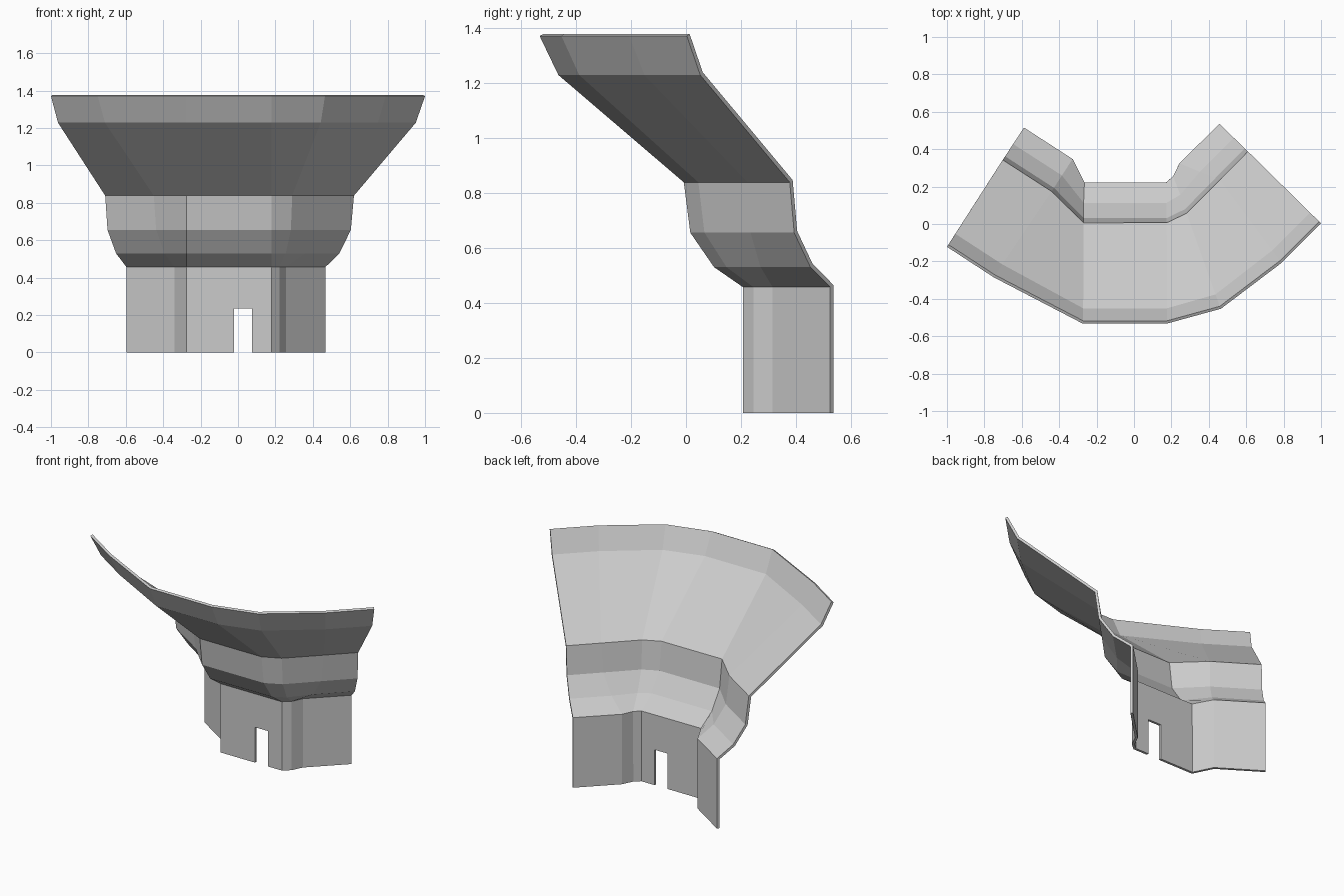
import bpy
from mathutils import Vector

if "Cube" in bpy.data.objects:
    bpy.data.objects.remove(bpy.data.objects["Cube"])

# Plan outlines (outer face, left end to right end) at the three main levels
WALL = [(-.597, .502), (-.34, .336), (-.275, .207), (.178, .207),
        (.222, .245), (.256, .315), (.468, .524)]
NECK = [(-.71, .33), (-.45, .162), (-.275, -.008), (.178, -.008),
        (.29, .045), (.47, .225), (.62, .377)]
RIM = [(-1, -.122), (-.75, -.285), (-.275, -.532), (.178, -.532),
       (.465, -.453), (.79, -.207), (1, .003)]

# Rows of the profile: height, lower outline, upper outline, blend
ROWS = [(0, WALL, NECK, 0), (.457, WALL, NECK, 0), (.53, WALL, NECK, .49),
        (.655, WALL, NECK, .89), (.838, NECK, RIM, 0),
        (1.228, NECK, RIM, .87), (1.37, NECK, RIM, 1)]


def row(z, low, high, t):
    return [Vector(a).lerp(Vector(b), t).to_3d() + Vector((0, 0, z))
            for a, b in zip(low, high)]


# Flared shell: faceted sheet skinned between the rows
verts = [p for r in ROWS for p in row(*r)]
n = len(WALL)
faces = [(j * n + i, j * n + i + 1, (j + 1) * n + i + 1, (j + 1) * n + i)
         for j in range(len(ROWS) - 1) for i in range(n - 1)]
mesh = bpy.data.meshes.new("flared_shell")
mesh.from_pydata(verts, [], faces)
shell = bpy.data.objects.new("flared_shell", mesh)
bpy.context.collection.objects.link(shell)

# Sheet thickness, added on the inner side
thick = shell.modifiers.new("thickness", 'SOLIDIFY')
thick.thickness = .016
thick.offset = -1
thick.use_even_offset = True

# Slot in the front of the wall
bpy.ops.mesh.primitive_cube_add(size=1, location=(.027, .2, .0675))
cutter = bpy.context.object
cutter.name = "slot_cutter"
cutter.scale = (.095, .2, .335)
cutter.hide_render = True
cutter.display_type = 'WIRE'
cut = shell.modifiers.new("slot", 'BOOLEAN')
cut.operation = 'DIFFERENCE'
cut.solver = 'EXACT'
cut.object = cutter
